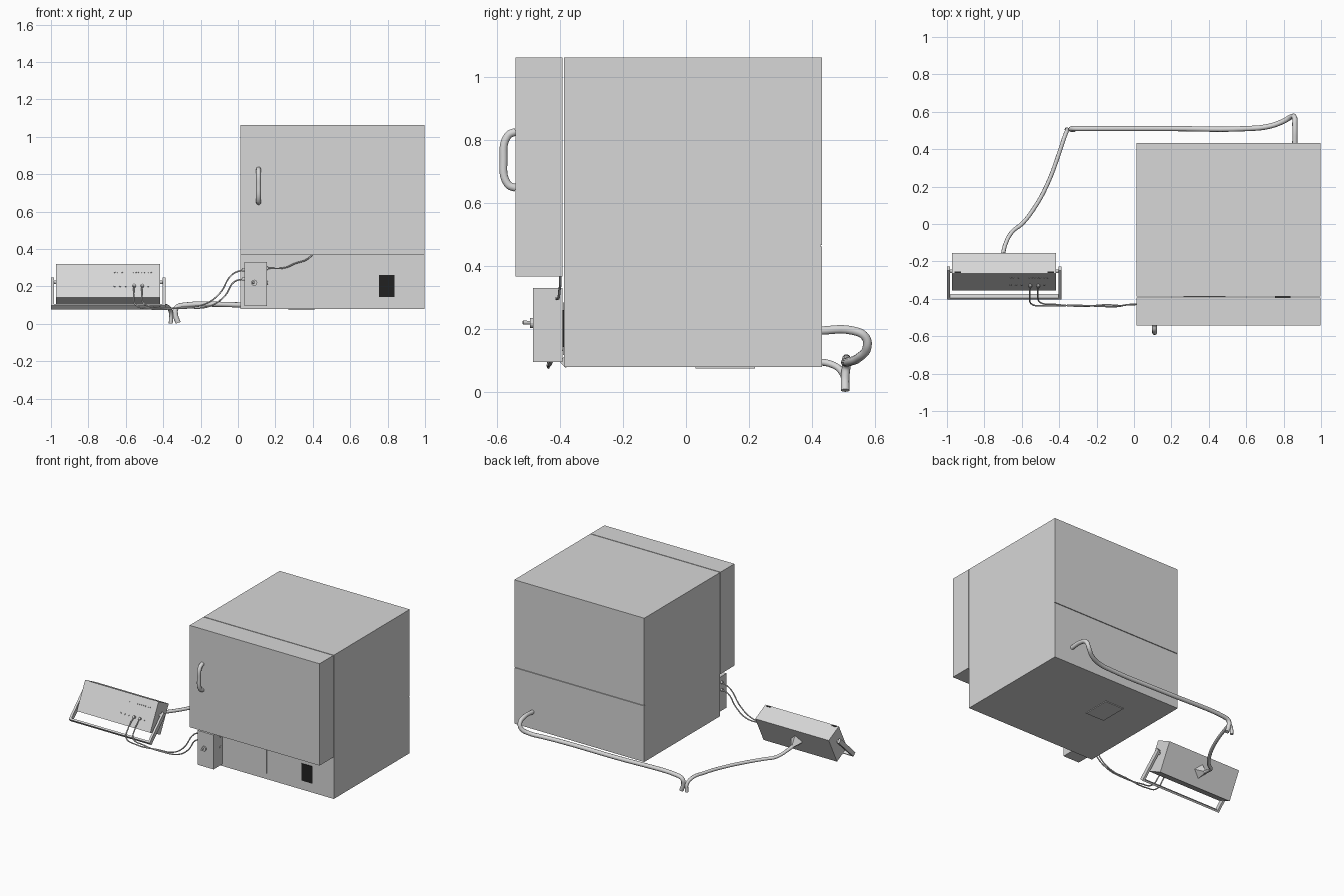
import bpy, bmesh, math
from mathutils import Matrix, Vector

if "Cube" in bpy.data.objects:
    bpy.data.objects.remove(bpy.data.objects["Cube"])


def material(name, value):
    m = bpy.data.materials.new(name)
    m.use_nodes = True
    color = (value, value, value, 1)
    m.diffuse_color = color
    m.node_tree.nodes["Principled BSDF"].inputs["Base Color"].default_value = color
    return m


GREY = material("light grey metal", 0.68)
BLACK = material("vent black", 0.015)


def finish(name, bm, mat, matrix=None):
    if matrix:
        bm.transform(matrix)
    mesh = bpy.data.meshes.new(name)
    bm.to_mesh(mesh)
    bm.free()
    mesh.materials.append(mat)
    ob = bpy.data.objects.new(name, mesh)
    bpy.context.collection.objects.link(ob)
    return ob


def box(name, x, y, z, mat=GREY, matrix=None):
    """Box from (low, high) ranges on each axis."""
    bm = bmesh.new()
    bmesh.ops.create_cube(bm, size=1)
    for v in bm.verts:
        v.co = [r[0] + (c + 0.5) * (r[1] - r[0]) for c, r in zip(v.co, (x, y, z))]
    return finish(name, bm, mat, matrix)


def rod(name, start, end, r1, r2=None, sides=12, mat=GREY, matrix=None):
    """Cylinder or cone between two points."""
    start, end = Vector(start), Vector(end)
    axis = end - start
    bm = bmesh.new()
    bmesh.ops.create_cone(bm, cap_ends=True, segments=sides, radius1=r1,
                          radius2=r1 if r2 is None else r2, depth=axis.length)
    bm.transform(Matrix.Translation((start + end) / 2)
                 @ axis.to_track_quat("Z", "Y").to_matrix().to_4x4())
    return finish(name, bm, mat, matrix)


def tube(name, points, radius):
    """Round tube along a smooth path."""
    cu = bpy.data.curves.new(name, "CURVE")
    cu.dimensions = "3D"
    cu.bevel_depth = radius
    cu.bevel_resolution = 3
    cu.resolution_u = 6
    cu.use_fill_caps = True
    sp = cu.splines.new("BEZIER")
    sp.bezier_points.add(len(points) - 1)
    for bp, p in zip(sp.bezier_points, points):
        bp.co = p
        bp.handle_left_type = bp.handle_right_type = "AUTO"
    cu.materials.append(GREY)
    ob = bpy.data.objects.new(name, cu)
    bpy.context.collection.objects.link(ob)
    return ob


# Cabinet with a two-part back cover, and the door in front
X0, X1, BOTTOM, TOP = 0.013, 0.997, 0.08, 1.064
box("cabinet_body", (X0, X1), (-0.388, 0.427), (BOTTOM, TOP))
box("back_cover_lower", (X0, X1), (0.427, 0.433), (BOTTOM, 0.463))
box("back_cover_upper", (X0, X1), (0.427, 0.433), (0.468, TOP))
box("door", (X0, X1), (-0.542, -0.393), (0.367, TOP))
tube("door_handle", [(0.11, -0.54, 0.828), (0.11, -0.566, 0.815), (0.11, -0.58, 0.74),
                     (0.11, -0.566, 0.66), (0.11, -0.54, 0.648)], 0.013)

# Lower front fittings and the plate underneath
box("access_panel", (0.265, 0.49), (-0.391, -0.387), (0.118, 0.285))
box("vent", (0.755, 0.837), (-0.392, -0.387), (0.143, 0.26), BLACK)
box("underside_plate", (0.27, 0.41), (0.03, 0.22), (0.075, 0.081))

# Switch box with toggle and side sockets
box("switch_box", (0.034, 0.156), (-0.487, -0.392), (0.095, 0.33))
rod("toggle_collar", (0.087, -0.48, 0.22), (0.087, -0.496, 0.22), 0.016)
rod("toggle_lever", (0.08, -0.495, 0.22), (0.086, -0.518, 0.221), 0.006)
for z in (0.297, 0.22):
    rod("right_socket", (0.15, -0.412, z), (0.16, -0.412, z), 0.01)
for z in (0.29, 0.24):
    rod("left_socket", (0.04, -0.43, z), (0.022, -0.43, z), 0.009)
tube("door_wire", [(0.155, -0.412, 0.297), (0.25, -0.405, 0.3), (0.31, -0.402, 0.325),
                   (0.36, -0.4, 0.34), (0.4, -0.4, 0.37)], 0.004)

# Control unit, leaning back on its stand
CX, HALF_W, HALF_D, HALF_H = -0.694, 0.278, 0.0615, 0.1
tilt = Matrix.Translation((CX, -0.255, 0.204)) @ Matrix.Rotation(math.radians(-26.6), 4, "X")
box("control_unit", (-HALF_W, HALF_W), (-HALF_D, HALF_D), (-HALF_H, HALF_H), GREY, tilt)
for s in (-1, 1):
    mid = s * (HALF_W - 0.03)
    box("top_slot", (mid - 0.017, mid + 0.017), (-HALF_D + 0.004, -HALF_D + 0.012),
        (HALF_H - 0.001, HALF_H + 0.002), BLACK, tilt)


def front_stud(name, x, z, r, out):
    rod(name, (x - CX, -HALF_D + 0.002, z), (x - CX, -HALF_D - out, z), r, sides=8, matrix=tilt)


for x in (-0.66, -0.645, -0.62, -0.56, -0.545, -0.53, -0.515, -0.5, -0.48, -0.465):
    front_stud("indicator", x, 0.05, 0.004, 0.003)
for x in (-0.66, -0.63, -0.6, -0.48):
    front_stud("button", x, -0.034, 0.005, 0.005)
for x in (-0.555, -0.512):
    front_stud("plug", x, -0.034, 0.009, 0.014)
rod("rear_connector", (-0.005, HALF_D, 0), (-0.005, HALF_D + 0.05, 0), 0.045, 0.012, 4, GREY, tilt)

# Bail stand: two arms and a cross bar
lean = Matrix.Translation((CX, -0.315, 0.162)) @ Matrix.Rotation(math.radians(44), 4, "X")
for s in (-1, 1):
    inner, outer = sorted((s * 0.291, s * 0.306))
    box("stand_arm", (inner, outer), (-0.108, 0.108), (-0.015, 0.015), GREY, lean)
    rod("stand_pivot", (s * 0.27, 0.088, 0), (s * 0.3, 0.088, 0), 0.01, matrix=lean)
box("stand_bar", (-0.306, 0.306), (-0.108, -0.096), (-0.015, 0.015), GREY, lean)

# Pipe and cable meeting behind the cabinet
tube("exhaust_pipe", [(0.86, 0.42, 0.195), (0.86, 0.53, 0.195), (0.858, 0.57, 0.175),
                      (0.845, 0.575, 0.14), (0.8, 0.55, 0.11), (0.72, 0.522, 0.097),
                      (0.6, 0.51, 0.095), (0.2, 0.51, 0.097), (-0.29, 0.51, 0.1),
                      (-0.33, 0.51, 0.085), (-0.335, 0.506, 0.05), (-0.32, 0.506, 0.005)], 0.014)
tube("rear_cable", [(-0.7, -0.16, 0.155), (-0.69, -0.115, 0.14), (-0.65, -0.04, 0.11),
                    (-0.6, 0, 0.1), (-0.53, 0.09, 0.095), (-0.46, 0.22, 0.095),
                    (-0.4, 0.38, 0.095), (-0.37, 0.47, 0.085), (-0.358, 0.5, 0.055),
                    (-0.36, 0.506, 0.003)], 0.011)

# Two thin wires from the control unit to the switch box
tube("upper_wire", [(-0.555, -0.335, 0.205), (-0.558, -0.39, 0.15), (-0.545, -0.43, 0.1),
                    (-0.47, -0.437, 0.08), (-0.3, -0.435, 0.088), (-0.18, -0.44, 0.105),
                    (-0.1, -0.442, 0.16), (-0.03, -0.432, 0.265), (0.03, -0.43, 0.29)], 0.004)
tube("lower_wire", [(-0.512, -0.335, 0.205), (-0.515, -0.38, 0.15), (-0.5, -0.42, 0.105),
                    (-0.42, -0.43, 0.088), (-0.27, -0.44, 0.085), (-0.15, -0.432, 0.095),
                    (-0.07, -0.436, 0.15), (-0.02, -0.43, 0.225), (0.03, -0.43, 0.24)], 0.004)
